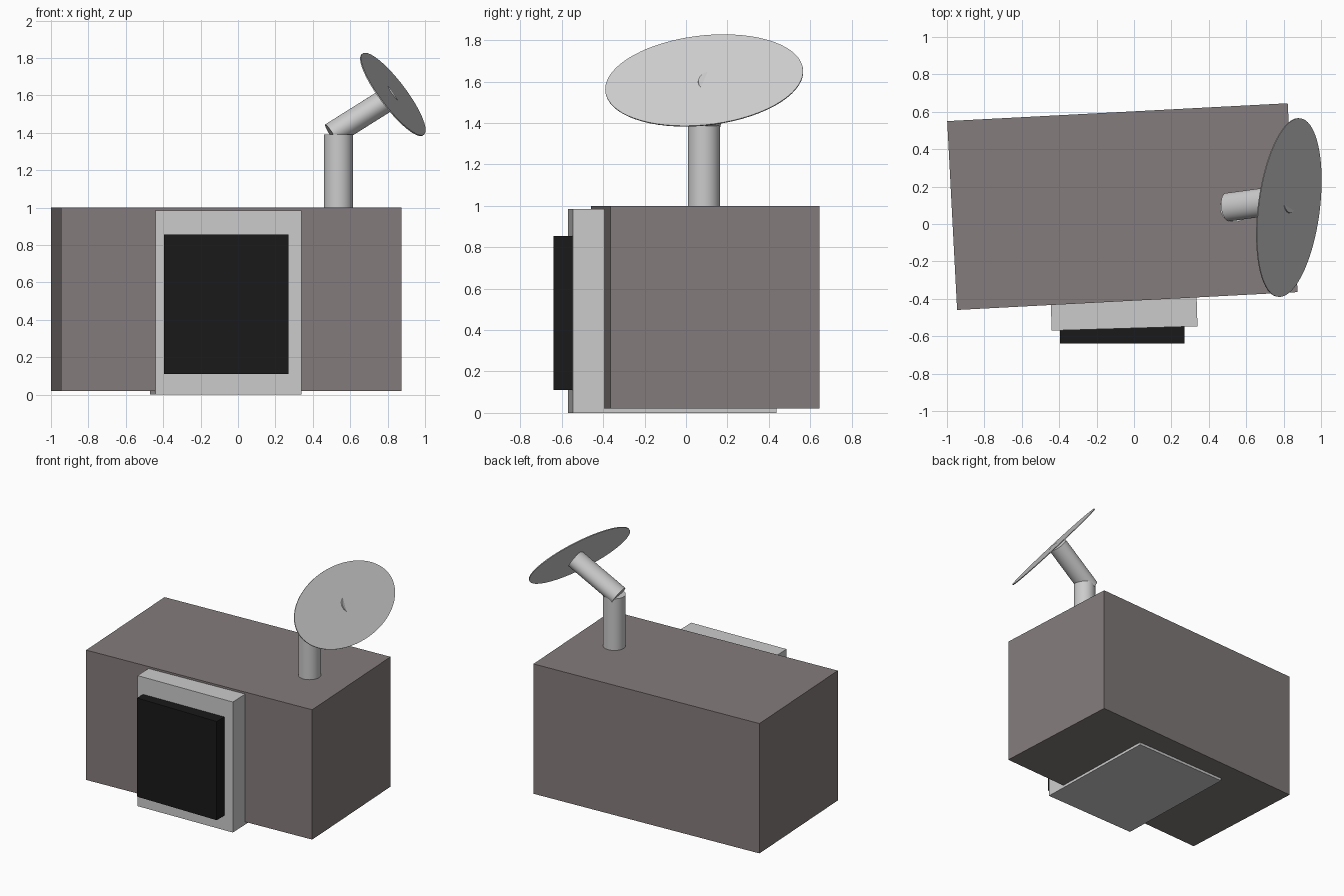
import bpy
from math import radians
from mathutils import Vector, Matrix

if "Cube" in bpy.data.objects:
    bpy.data.objects.remove(bpy.data.objects["Cube"])


def paint(obj, name, rgb):
    mat = bpy.data.materials.new(name)
    mat.diffuse_color = (*rgb, 1)
    mat.use_nodes = True
    mat.node_tree.nodes["Principled BSDF"].inputs["Base Color"].default_value = mat.diffuse_color
    obj.data.materials.append(mat)


def box(name, center, size, yaw=0):
    bpy.ops.mesh.primitive_cube_add(size=1, location=center, rotation=(0, 0, radians(yaw)))
    obj = bpy.context.object
    obj.name = name
    obj.scale = size
    return obj


def cylinder(name, center, side, axis, radii, depth):
    """Elliptical cylinder along axis; its first radius lies along side."""
    z = Vector(axis).normalized()
    x = Vector(side)
    x = (x - z * x.dot(z)).normalized()
    y = z.cross(x)
    bpy.ops.mesh.primitive_cylinder_add(vertices=64, radius=1, depth=1)
    obj = bpy.context.object
    obj.name = name
    turn = Matrix((x, y, z)).transposed().to_4x4()
    obj.data.transform(Matrix.Translation(center) @ turn
                       @ Matrix.Diagonal((radii[0], radii[1], depth, 1)))
    bpy.ops.object.shade_smooth_by_angle(angle=radians(35))
    return obj


# Main body, slightly turned
body = box("body", (-0.062, 0.093, 0.51), (1.823, 1.011, 0.98), 3)
paint(body, "dark_brown_grey", (0.23, 0.2, 0.2))

# Door frame block runs back through the body and shows underneath
box("door_frame", (-0.065, -0.066, 0.4925), (0.78, 0.985, 0.985), 1.7)

# Black door panel
panel = box("door_panel", (-0.0625, -0.27, 0.4825), (0.665, 0.74, 0.745))
paint(panel, "black", (0.01, 0.01, 0.01))

# Upright post
cylinder("post", (0.537, 0.087, 1.17), (1, 0, 0), (0, 0, 1), (0.0775, 0.0775), 0.44)

# Leaning arm from the post to the dish
start, end = Vector((0.5, 0.09, 1.39)), Vector((0.83, 0.135, 1.597))
cylinder("arm", (start + end) / 2, (0, 1, 0), end - start, (0.076, 0.064), (end - start).length)

# Thin oval dish
cylinder("dish", (0.828, 0.088, 1.605), (0.052, 0.4775, 0.045), (0.788, -0.142, 0.599),
         (0.4825, 0.272), 0.006)
